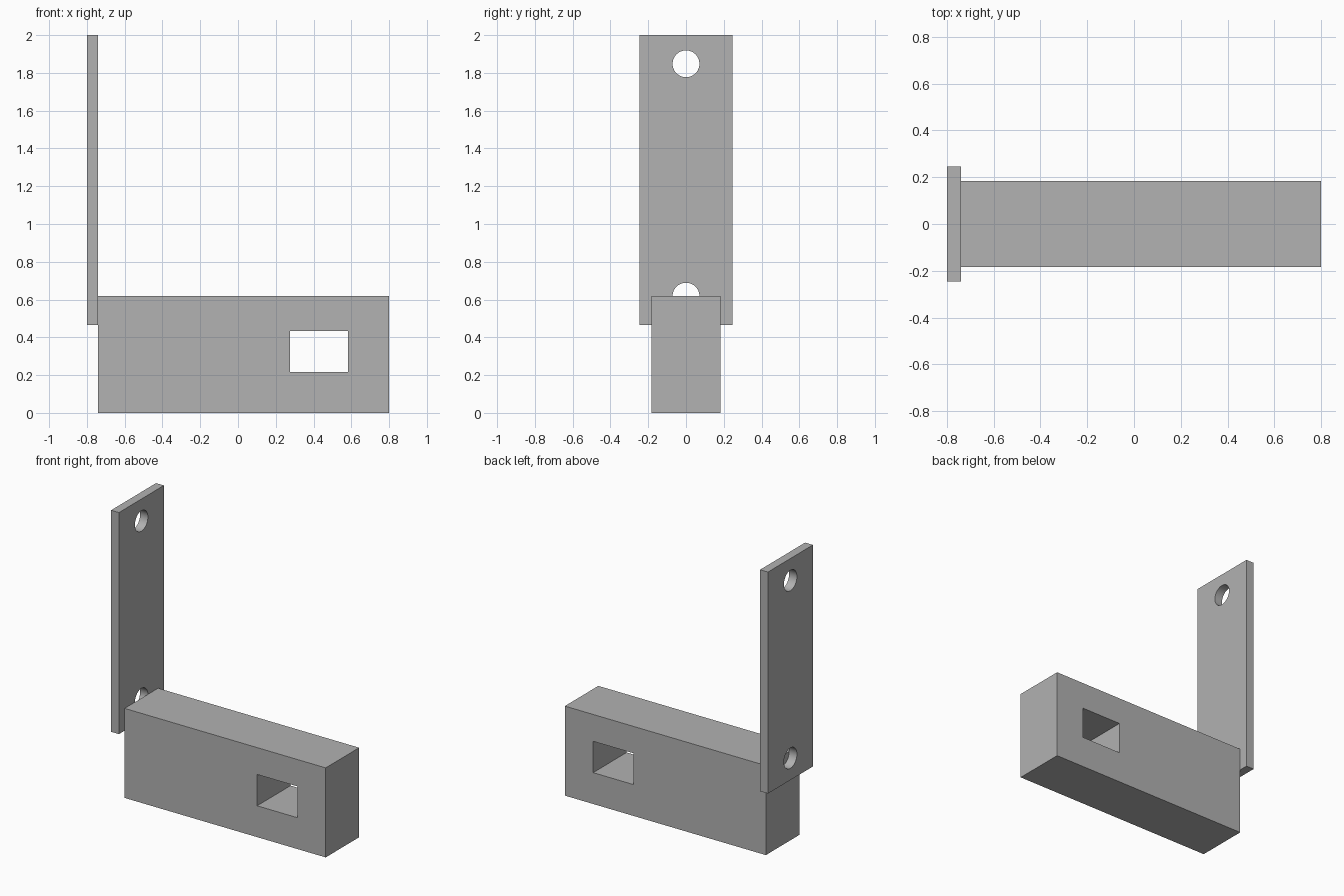
import bpy
import math

cube = bpy.data.objects.get("Cube")
if cube:
    bpy.data.objects.remove(cube, do_unlink=True)

# Single grey finish
grey = bpy.data.materials.new("plain_grey")
grey.use_nodes = True
colour = (0.445, 0.445, 0.445, 1)
grey.diffuse_color = colour
grey.node_tree.nodes["Principled BSDF"].inputs["Base Color"].default_value = colour


def box(name, x, y, z):
    """Box from (low, high) ranges on each axis."""
    lo, hi = zip(x, y, z)
    bpy.ops.mesh.primitive_cube_add(
        size=1, location=[(a + b) / 2 for a, b in zip(lo, hi)])
    ob = bpy.context.object
    ob.name = name
    ob.scale = [b - a for a, b in zip(lo, hi)]
    bpy.ops.object.transform_apply(location=False, rotation=False, scale=True)
    ob.data.materials.append(grey)
    return ob


def cut(target, cutter):
    """Subtract a hidden cutter from the target."""
    cutter.hide_render = True
    cutter.hide_viewport = True
    mod = target.modifiers.new(cutter.name, 'BOOLEAN')
    mod.operation = 'DIFFERENCE'
    mod.solver = 'EXACT'
    mod.object = cutter


def bake(ob):
    """Apply the cuts and remove the cutters."""
    bpy.context.view_layer.update()
    bpy.ops.object.select_all(action='DESELECT')
    bpy.context.view_layer.objects.active = ob
    ob.select_set(True)
    for mod in list(ob.modifiers):
        cutter = mod.object
        bpy.ops.object.modifier_apply(modifier=mod.name)
        bpy.data.objects.remove(cutter, do_unlink=True)
    bpy.ops.object.shade_smooth_by_angle(angle=math.radians(30))


# Solid block with a rectangular slot through its sides
block = box("base_block", (-0.74, 0.8), (-0.183, 0.183), (0, 0.62))
cut(block, box("slot_cutter", (0.275, 0.583), (-0.4, 0.4), (0.217, 0.434)))
bake(block)

# Upright plate with a round hole near each end
plate = box("upright_plate", (-0.8, -0.74), (-0.246, 0.246), (0.466, 2))
for name, z in (("lower", 0.618), ("upper", 1.848)):
    bpy.ops.mesh.primitive_cylinder_add(
        vertices=48, radius=0.071, depth=0.3,
        location=(-0.77, 0, z), rotation=(0, math.pi / 2, 0))
    hole = bpy.context.object
    hole.name = name + "_hole_cutter"
    hole.data.materials.append(grey)
    cut(plate, hole)
bake(plate)
